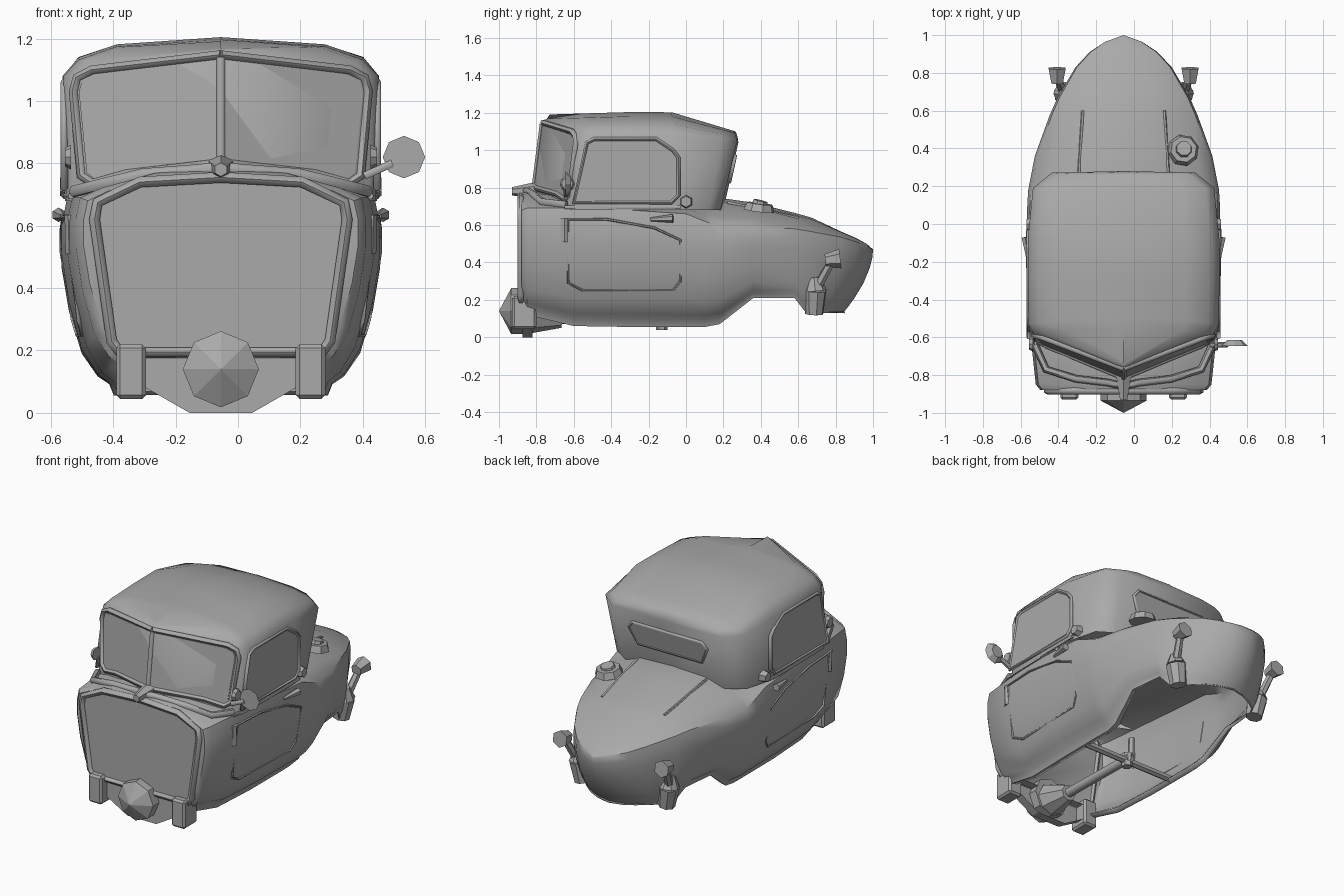
import bpy, bmesh
from math import radians
from mathutils import Vector

cube = bpy.data.objects.get("Cube")
if cube:
    bpy.data.objects.remove(cube)

CX = -0.055  # the vehicle's own centre line
grey = bpy.data.materials.new("plain grey")
grey.use_nodes = True
grey.diffuse_color = (0.4, 0.4, 0.4, 1)
grey.node_tree.nodes["Principled BSDF"].inputs["Base Color"].default_value = (0.4, 0.4, 0.4, 1)


def finish(ob, name, smooth=35):
    ob.name = name
    ob.data.materials.clear()
    ob.data.materials.append(grey)
    bpy.ops.object.select_all(action="DESELECT")
    ob.select_set(True)
    bpy.context.view_layer.objects.active = ob
    if smooth:
        bpy.ops.object.shade_smooth_by_angle(angle=radians(smooth))
    return ob


def from_bmesh(bm, name, smooth=35):
    bmesh.ops.remove_doubles(bm, verts=bm.verts, dist=0.0005)
    bmesh.ops.recalc_face_normals(bm, faces=bm.faces)
    bmesh.ops.translate(bm, verts=bm.verts, vec=(CX, 0, 0))
    me = bpy.data.meshes.new(name)
    bm.to_mesh(me)
    bm.free()
    ob = bpy.data.objects.new(name, me)
    bpy.context.collection.objects.link(ob)
    return finish(ob, name, smooth)


def loft(name, rings, closed, cap=False, smooth=35):
    bm = bmesh.new()
    rows = [[bm.verts.new(p) for p in r] for r in rings]
    n = len(rows[0])
    for a, b in zip(rows, rows[1:]):
        for i in range(n if closed else n - 1):
            j = (i + 1) % n
            bm.faces.new((a[i], a[j], b[j], b[i]))
    if cap:
        bm.faces.new(rows[0])
    return from_bmesh(bm, name, smooth)


def plate(name, pts, push):
    top = [Vector(p) + Vector(push) for p in pts]
    return loft(name, [top, [Vector(p) for p in pts]], True, cap=True, smooth=0)


def tube(name, pts, radius, closed=False):
    cu = bpy.data.curves.new(name, "CURVE")
    cu.dimensions = "3D"
    cu.bevel_depth, cu.bevel_resolution, cu.use_fill_caps = radius, 1, True
    sp = cu.splines.new("POLY")
    sp.points.add(len(pts) - 1)
    for p, q in zip(sp.points, pts):
        p.co = (q[0] + CX, q[1], q[2], 1)
    sp.use_cyclic_u = closed
    ob = bpy.data.objects.new(name, cu)
    bpy.context.collection.objects.link(ob)
    bpy.ops.object.select_all(action="DESELECT")
    ob.select_set(True)
    bpy.context.view_layer.objects.active = ob
    bpy.ops.object.convert(target="MESH")
    return finish(bpy.context.object, name, 60)


def rod(name, a, b, r1, r2, sides=8, smooth=0):
    a, b = Vector(a), Vector(b)
    bm = bmesh.new()
    bmesh.ops.create_cone(bm, cap_ends=True, segments=sides, radius1=r1, radius2=r2, depth=(b - a).length)
    bmesh.ops.rotate(bm, verts=bm.verts, matrix=(b - a).to_track_quat("Z", "Y").to_matrix())
    bmesh.ops.translate(bm, verts=bm.verts, vec=(a + b) / 2)
    return from_bmesh(bm, name, smooth)


def box(name, lo, hi, bevel=0.012):
    bm = bmesh.new()
    bmesh.ops.create_cube(bm, size=1)
    for v in bm.verts:
        v.co = [l + (h - l) * (c + 0.5) for l, h, c in zip(lo, hi, v.co)]
    bmesh.ops.bevel(bm, geom=bm.edges[:], offset=bevel, segments=1, affect="EDGES")
    return from_bmesh(bm, name, 0)


# Main body: open-bottomed hull, stations of (y, half width, top, shoulder, bottom)
stations = [(-.88, .44, .77, .68, .17), (-.85, .465, .78, .69, .12), (-.6, .492, .76, .69, .06),
            (-.3, .51, .73, .68, .055), (0, .512, .725, .66, .055), (.1, .51, .735, .62, .055),
            (.18, .505, .745, .59, .07), (.36, .47, .72, .585, .21), (.58, .39, .665, .58, .21),
            (.67, .35, .64, .565, .13), (.83, .255, .565, .535, .13), (.91, .18, .53, .51, .13),
            (.965, .1, .5, .49, .13), (1, 0, .47, .465, .13)]
sill = [(1, .88), (1, .72), (.955, .48), (.875, .24), (.775, .11), (.7, .065), (.67, 0), (.6, .012)]
rings = []
for y, w, zt, zs, zb in stations:
    h = zs - zb
    straight = min(1, max(0, (y - .15) / .4)) * .65  # sides stand up straighter toward the tail
    half = [(0, zt), (.45, zt - .12 * (zt - zs)), (.82, zs + .35 * (zt - zs)), (.97, zs)]
    half += [(f + (1 - f) * straight, zb + k * h) for f, k in sill]
    t = max(0, (y - .6) / .4)
    half = [(f * w, y - t * .16 * max(0, (.47 - z) / .34) ** 1.8, z) for f, z in half]
    rings.append([(-x, yy, z) for x, yy, z in reversed(half[1:])] + half)
body = loft("body_shell", rings, False, cap=True, smooth=40)
mod = body.modifiers.new("thickness", "SOLIDIFY")
mod.thickness, mod.offset = 0.01, -1

# Cabin: plan rings (z, rear drop, x scale, y scale, front peak, half outline from front centre to rear centre)
low = [(0, -.83), (.475, -.62), (.495, -.58), (.5, -.3), (.5, -.08), (.45, .12), (.35, .185), (0, .2)]
high = [(0, -.775), (.475, -.585), (.505, -.53), (.507, -.3), (.507, -.08), (.48, .19), (.38, .272), (0, .28)]
rings = []
for z, drop, sx, sy, peak, plan in ((.68, 0, 1, 1, 0, low), (1.08, .1, 1, 1, .05, high),
                                    (1.145, .2, .9, .985, .035, high), (1.187, .26, .66, .96, 0, high),
                                    (1.21, .3, 0, .94, 0, high)):
    half = [(x * sx, y * sy, z + peak * max(0, 1 - x / .46) * (y < -.5) - drop * max(0, y * sy + .1)
             - .03 * max(0, -.1 - y * sy) * (z > 1.1)) for x, y in plan]
    rings.append(half + [(-x, y, zz) for x, y, zz in reversed(half[1:-1])])
loft("cabin", rings, True, smooth=60)

# Front panel with rolled frame
front = [(.325, .195), (.35, .23), (.405, .62), (.395, .675), (.26, .74), (0, .755)]
outline = [(x, -.882, z) for x, z in front] + [(-x, -.882, z) for x, z in reversed(front[:-1])]
plate("front_panel", outline, (0, -.004, 0))
tube("front_panel_frame", outline, .02, True)

# Cowl moulding and beak
cowl = [(.47, -.64, .71), (.41, -.77, .725), (.25, -.82, .765), (.08, -.84, .778)]
tube("cowl_moulding", cowl + [(0, -.86, .785)] + [(-x, y, z) for x, y, z in reversed(cowl)], .02)
rod("cowl_beak", (0, -.93, .78), (0, -.78, .785), .022, .05, 6, 40)
tube("windshield_post", [(0, -.815, .79), (0, -.77, 1.14)], .014)


def screen_y(x, z):
    t = (z - .68) / .4
    return -.832 + .055 * t + x * (.442 - .042 * t)


# Paired glazing, doors and fittings
def windshield(name, s):
    glass = [(.015, .815), (.015, 1.13), (.4, 1.085), (.445, 1.065), (.455, 1.03), (.43, .77), (.405, .75), (.3, .78)]
    plate(name, [(s * x, screen_y(x, z), z) for x, z in glass], (0, -.003, 0))
    rim = [(.0, 1.148), (.41, 1.1), (.46, 1.075), (.472, 1.03), (.447, .76), (.41, .735), (.3, .765), (0, .8)]
    tube(name + "_frame", [(s * x, screen_y(x, z) + .003, z) for x, z in rim], .016)


def side_window(name, s):
    pts = [(s * .502, y, z) for y, z in ((-.6, .72), (-.53, 1.04), (-.49, 1.06), (-.16, 1.06), (-.07, 1.0),
                                       (-.04, .96), (-.04, .76), (-.08, .72))]
    plate(name, pts, (s * .005, 0, 0))
    tube(name + "_frame", pts, .012, True)


def door(name, s):
    edge = [(-.63, .63, .492), (-.42, .63, .504), (-.17, .585, .511), (-.03, .52, .511), (-.03, .3, .475),
            (-.07, .25, .46), (-.55, .25, .444), (-.63, .29, .455)]
    tube(name + "_seam", [(s * x, y, z) for y, z, x in edge], .007, True)
    tube(name + "_belt", [(s * .48, -.65, .695), (s * .497, -.3, .695), (s * .5, -.03, .695)], .01)


def fittings(name, s):
    rod(name + "_door_handle", (s * .505, -.19, .63), (s * .52, -.07, .635), .01, .023, 6)
    rod(name + "_hinge", (s * .475, -.65, .51), (s * .478, -.65, .635), .023, .023, 6)
    rod(name + "_side_knob", (s * .455, 0, .725), (s * .515, 0, .725), .042, .03, 6)
    rod(name + "_roof_lamp", (s * .405, -.51, 1.11), (s * .405, -.51, 1.14), .028, .015, 6)
    rod(name + "_vent", (s * .48, -.635, .82), (s * .5, -.635, .82), .04, .03, 8)
    # Front bumper blocks, then rear lamps on rounded fender feet
    x0, x1 = sorted((s * .24, s * .335))
    box(name + "_bumper_block", (x0, -.93, .045), (x1, -.8, .22))
    rod(name + "_fender_foot", (s * .29, .685, .125), (s * .31, .69, .25), .05, .062, 8, 40)
    rod(name + "_fender_foot_top", (s * .31, .69, .25), (s * .315, .685, .32), .062, .03, 8, 40)
    rod(name + "_lamp_stalk", (s * .325, .71, .28), (s * .35, .775, .4), .025, .022, 6)
    rod(name + "_rear_lamp", (s * .352, .745, .41), (s * .352, .825, .42), .035, .052, 6)


for part, build in (("windshield", windshield), ("side_window", side_window), ("door", door), ("side", fittings)):
    build("left_" + part, 1)
    build("right_" + part, -1)

# Rear window with frame, lying on the sloping back panel
rear = [(x, .2 + .08 * (z - .68) / .362, z) for x, z in ((.27, .93), (.24, .97), (-.24, .97), (-.27, .93),
                                                        (-.22, .83), (.22, .83))]
plate("rear_window", rear, (0, .005, 0))
tube("rear_window_frame", rear, .009, True)

# Rear deck ribs and filler cap
for x in (-.24, .24):
    tube("deck_rib", [(x, .22, .722), (x * .9, .6, .637)], .008)
rod("filler_base", (.315, .39, .675), (.318, .395, .715), .085, .07, 8)
rod("filler_cap", (.318, .395, .71), (.32, .4, .73), .045, .04, 8)

# Single door mirror
tube("mirror_arm", [(.46, -.64, .76), (.55, -.64, .8)], .014)
rod("mirror_head", (.587, -.645, .82), (.587, -.615, .82), .068, .04, 8)

# Front hub, lower lip and driveline underneath
rod("hub_nose", (0, -1, .14), (0, -.935, .14), 0, .122, 8)
rod("hub_drum", (0, -.935, .14), (0, -.82, .14), .122, .122, 8)
lip = [(-.32, .18), (-.3, .1), (-.24, .08), (-.1, 0), (.1, 0), (.24, .08), (.3, .1), (.32, .18)]
loft("lower_lip", [[(x, y, z) for x, z in lip] for y in (-.875, -.82)], True, cap=True, smooth=0)
rod("gearbox", (0, -.82, .12), (0, -.66, .1), .1, .05, 8)
rod("drive_shaft", (0, -.68, .1), (0, -.1, .09), .028, .028, 8, 50)
rod("cross_bar", (-.33, -.13, .08), (.33, -.13, .08), .022, .022, 6)
rod("shaft_joint", (0, -.13, .04), (0, -.13, .12), .03, .04, 6)
